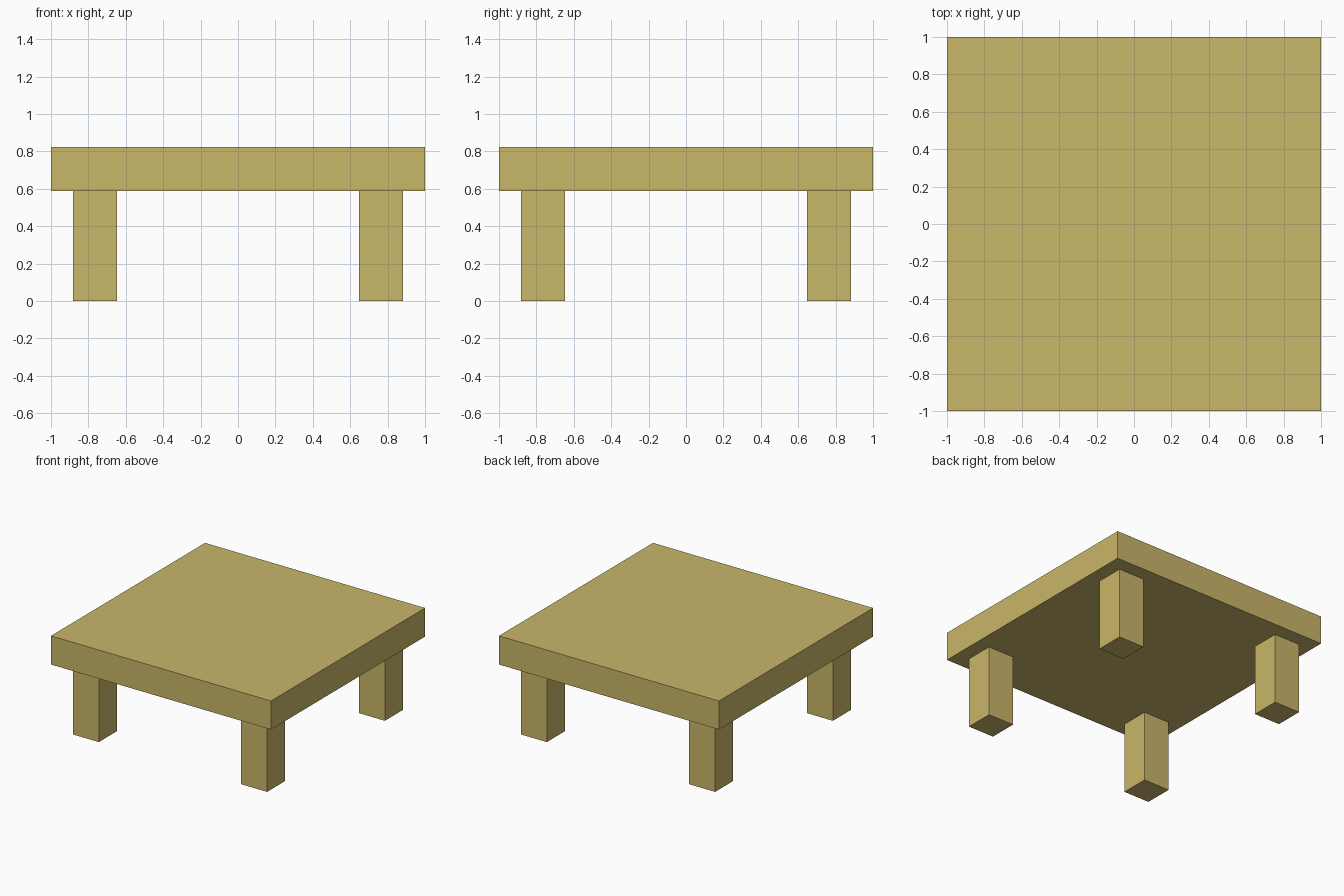
import bpy

if "Cube" in bpy.data.objects:
    bpy.data.objects.remove(bpy.data.objects["Cube"])

U = 2 / 17  # design unit: the top is 17 units wide

wood = bpy.data.materials.new("light_wood")
wood.diffuse_color = (0.584, 0.473, 0.144, 1)
wood.use_nodes = True
wood.node_tree.nodes["Principled BSDF"].inputs["Base Color"].default_value = wood.diffuse_color


def box(name, lo, hi):
    """Axis-aligned box between two corners."""
    centre = [(a + b) / 2 for a, b in zip(lo, hi)]
    bpy.ops.mesh.primitive_cube_add(size=1, location=centre)
    ob = bpy.context.object
    ob.name = name
    ob.scale = [b - a for a, b in zip(lo, hi)]
    bpy.ops.object.transform_apply(location=False, rotation=False, scale=True)
    ob.data.materials.append(wood)
    return ob


# Table top
box("table_top", (-1, -1, 5 * U), (1, 1, 7 * U))

# Four square legs, inset from the edges
for y, depth in ((-1, "front"), (1, "back")):
    for x, side in ((-1, "left"), (1, "right")):
        cx, cy = x * 6.5 * U, y * 6.5 * U
        box(f"{depth}_{side}_leg", (cx - U, cy - U, 0), (cx + U, cy + U, 5 * U))
